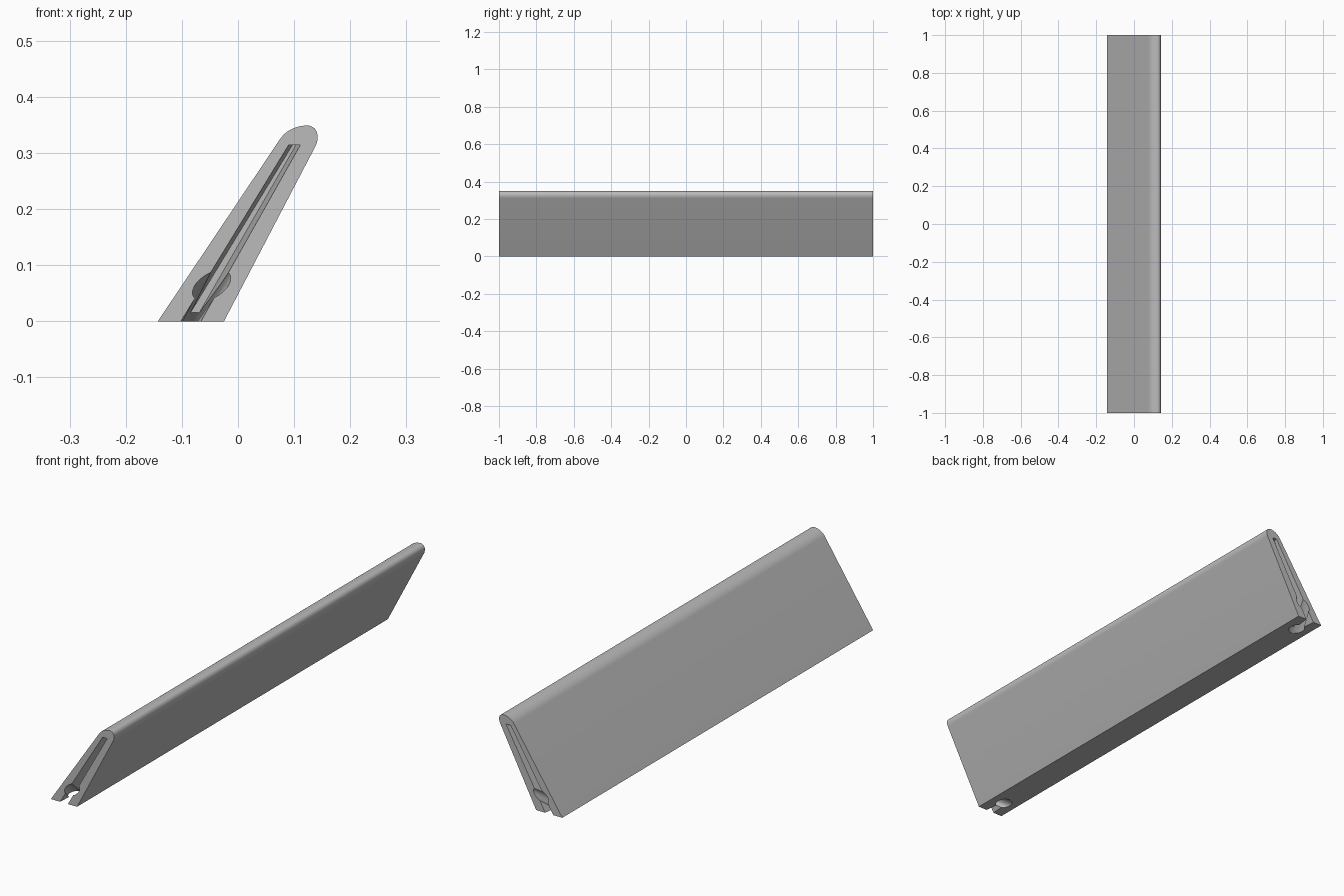
import bpy, bmesh, math
from mathutils import Vector
from mathutils.geometry import interpolate_bezier

if "Cube" in bpy.data.objects:
    bpy.data.objects.remove(bpy.data.objects["Cube"])

grey = bpy.data.materials.new("plain grey")
grey.use_nodes = True
colour = (0.5, 0.5, 0.5, 1)
grey.diffuse_color = colour
grey.node_tree.nodes["Principled BSDF"].inputs["Base Color"].default_value = colour


def loft(name, ring_a, ring_b):
    """Closed solid between two matching rings of points."""
    bm = bmesh.new()
    a = [bm.verts.new(p) for p in ring_a]
    b = [bm.verts.new(p) for p in ring_b]
    bm.faces.new(a)
    bm.faces.new(b[::-1])
    n = len(a)
    for i in range(n):
        j = (i + 1) % n
        bm.faces.new((a[i], a[j], b[j], b[i]))
    bmesh.ops.recalc_face_normals(bm, faces=bm.faces)
    mesh = bpy.data.meshes.new(name)
    bm.to_mesh(mesh)
    bm.free()
    mesh.materials.append(grey)
    obj = bpy.data.objects.new(name, mesh)
    bpy.context.collection.objects.link(obj)
    return obj


def at(y, profile):
    return [(x, y, z) for x, z in profile]


def curve(*pts):
    return [(p.x, p.y) for p in interpolate_bezier(*[Vector(p) for p in pts], 14)]


# Leaning tapered bar with a rounded top edge
apex = (0.123, 0.349)
profile = [(-0.143, 0), (-0.025, 0)]
profile += curve((0.138, 0.312), (0.146, 0.328), (0.142, 0.349), apex)
profile += curve(apex, (0.105, 0.349), (0.086, 0.341), (0.075, 0.325))[1:]
bar = loft("leaning_bar", at(-1, profile), at(1, profile))


def strip(bottom, top, z_top=0.314, z_low=-0.03):
    """Slanted slot outline, carried on below the base."""
    def x_at(k, z):
        return bottom[k] + (top[k] - bottom[k]) * z / z_top
    return [(x_at(0, z_low), z_low), (x_at(1, z_low), z_low),
            (top[1], z_top), (top[0], z_top)]


def hole_ring(depth, lean=0.6, drop=0.75, sides=40):
    """Slanted circle on the channel that runs from the end face to the base."""
    cx = -0.047 - lean * drop * depth
    cz = 0.064 - drop * depth
    ring = []
    for i in range(sides):
        t = math.tau * i / sides
        x, z = 0.030 * math.cos(t), 0.027 * math.sin(t)
        ring.append((cx + x + lean * z, cz + z))
    return ring


# Tapered end slot and sloping round channel, cut into both ends
mouth = strip((-0.102, -0.066), (0.09, 0.111))
floor = strip((-0.094, -0.078), (0.097, 0.103))
cutters = []
for side in (-1, 1):
    cutters.append(loft("slot_cutter", at(side * 1.001, mouth), at(side * 0.9, floor)))
    cutters.append(loft("channel_cutter", at(side * 1.03, hole_ring(-0.03)),
                        at(side * 0.84, hole_ring(0.16))))

bpy.ops.object.select_all(action='DESELECT')
bpy.context.view_layer.objects.active = bar
bar.select_set(True)
for cutter in cutters:
    cutter.hide_render = True
    mod = bar.modifiers.new("cut", 'BOOLEAN')
    mod.operation = 'DIFFERENCE'
    mod.solver = 'EXACT'
    mod.object = cutter
    bpy.ops.object.modifier_apply(modifier=mod.name)
for cutter in cutters:
    bpy.data.objects.remove(cutter)

bpy.ops.object.shade_smooth_by_angle(angle=math.radians(30))
